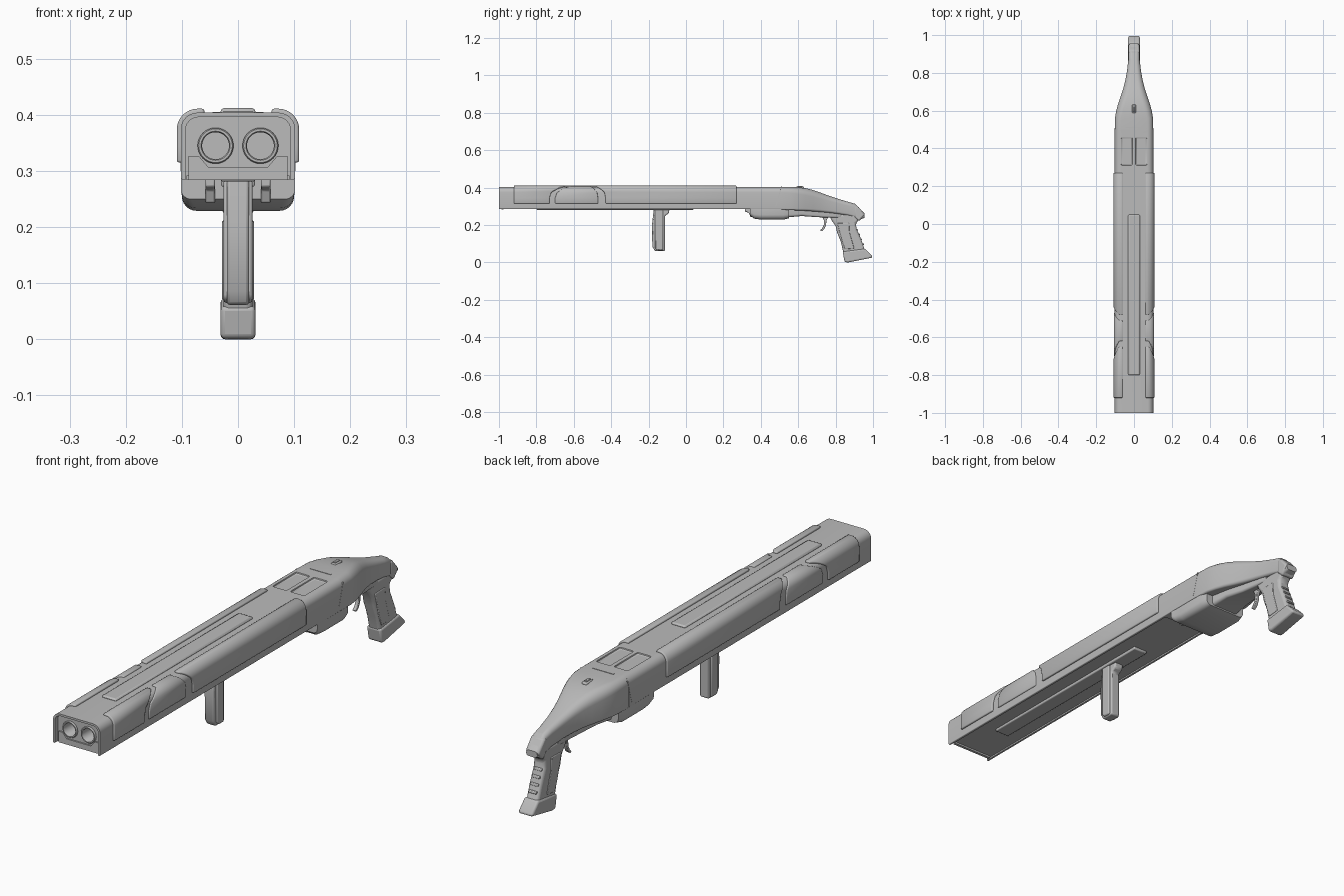
import bpy, bmesh, math
from mathutils import Vector, Matrix

if "Cube" in bpy.data.objects:
    bpy.data.objects.remove(bpy.data.objects["Cube"], do_unlink=True)

GREY = bpy.data.materials.new("gunmetal grey")
GREY.use_nodes = True
GREY.diffuse_color = (0.5, 0.5, 0.5, 1)
GREY.node_tree.nodes["Principled BSDF"].inputs["Base Color"].default_value = (0.5, 0.5, 0.5, 1)


def finish(name, bm, bevel=0, segments=2, mirror=False, solid=0, recalc=True):
    if recalc:
        bmesh.ops.recalc_face_normals(bm, faces=bm.faces)
    mesh = bpy.data.meshes.new(name)
    bm.to_mesh(mesh)
    bm.free()
    ob = bpy.data.objects.new(name, mesh)
    bpy.context.collection.objects.link(ob)
    mesh.materials.append(GREY)
    if solid:
        m = ob.modifiers.new("Thickness", "SOLIDIFY")
        m.thickness, m.offset = solid, 0
    if bevel:
        m = ob.modifiers.new("Bevel", "BEVEL")
        m.width, m.segments, m.limit_method = bevel, segments, "ANGLE"
        m.angle_limit = math.radians(35)
    if mirror:
        ob.modifiers.new("Mirror", "MIRROR")
    smooth(ob)
    return ob


def smooth(ob):
    bpy.ops.object.select_all(action="DESELECT")
    ob.select_set(True)
    bpy.context.view_layer.objects.active = ob
    bpy.ops.object.shade_smooth_by_angle(angle=math.radians(32))


def bridge(bm, rings):
    """Skin a list of equal point rings and cap both ends."""
    vs = [[bm.verts.new(p) for p in r] for r in rings]
    n = len(vs[0])
    for a, b in zip(vs, vs[1:]):
        for i in range(n):
            bm.faces.new((a[i], a[(i + 1) % n], b[(i + 1) % n], b[i]))
    bm.faces.new(vs[0])
    bm.faces.new(vs[-1][::-1])


def ring(y, hw, z0, z1, top, low, n=7):
    """Rounded rectangle across the gun at y."""
    pts = []
    for k, (sx, z, r) in enumerate([(1, z1, top), (-1, z1, top), (-1, z0, low), (1, z0, low)]):
        cx, cz = sx * (hw - r), z - r if z == z1 else z + r
        for i in range(n):
            a = math.pi / 2 * (k + i / (n - 1))
            pts.append((cx + r * math.cos(a), y, cz + r * math.sin(a)))
    return pts


def loft(name, stations, **kw):
    bm = bmesh.new()
    bridge(bm, [ring(*s) for s in stations])
    return finish(name, bm, **kw)


def prism(name, profile, x0, x1, **kw):
    """Side profile of (y, z) points extruded from x0 to x1."""
    bm = bmesh.new()
    bridge(bm, [[(x, y, z) for y, z in profile] for x in (x0, x1)])
    return finish(name, bm, **kw)


def box(name, x, y, z, **kw):
    return prism(name, [(y[0], z[0]), (y[1], z[0]), (y[1], z[1]), (y[0], z[1])], *x, **kw)


def lathe(name, profile, x, z, mirror=False):
    """Turn a closed (radius, y) profile round an axis along y."""
    bm = bmesh.new()
    steps = 32
    rows = [[bm.verts.new((x + r * math.cos(a), y, z + r * math.sin(a))) for r, y in profile]
            for a in (math.tau * i / steps for i in range(steps))]
    m = len(profile)
    for i in range(steps):
        a, b = rows[i], rows[(i + 1) % steps]
        for j in range(m - 1):
            bm.faces.new((a[j], a[j + 1], b[j + 1], b[j]))
    bm.faces.new([r[0] for r in rows])
    bm.faces.new([r[-1] for r in rows])
    return finish(name, bm, mirror=mirror)


def cut(ob, cutter):
    m = ob.modifiers.new("Cut", "BOOLEAN")
    m.object, m.solver = cutter, "EXACT"
    bpy.context.view_layer.objects.active = ob
    bpy.ops.object.modifier_apply(modifier=m.name)
    bpy.data.objects.remove(cutter, do_unlink=True)


# Long barrel shroud: open front, channelled underside, two bores
HW, TOP, LOW, R = 0.102, 0.404, 0.285, 0.03
shroud = loft("barrel_shroud", [(y, HW, LOW, TOP, R, 0.003) for y in (-1, 0.5)])
cut(shroud, loft("front_cutter", [(y, 0.094, 0.27, 0.396, 0.024, 0.002) for y in (-1.1, -0.98)]))
cut(shroud, box("channel_cutter", (-0.092, 0.092), (-1.1, 0.3), (0.2, 0.291)))
for s in (-1, 1):
    cut(shroud, lathe("bore_cutter", [(0.032, -1.1), (0.032, -0.8)], s * 0.04, 0.345))
    cut(shroud, box("port_cutter", sorted((s * 0.007, s * 0.07)), (0.31, 0.46), (0.398, 0.45), bevel=0.008))
smooth(shroud)
lathe("muzzle_tubes", [(0.032, -0.81), (0.032, -0.984), (0.030, -0.987), (0.026, -0.987),
                       (0.024, -0.983), (0.024, -0.84)], 0.04, 0.345, mirror=True)

# Stepped lower lip of the muzzle plate
lip = [(-0.088, 0.284), (0.088, 0.284), (0.088, 0.327), (0.07, 0.327), (0.052, 0.306),
       (-0.052, 0.306), (-0.07, 0.327), (-0.088, 0.327)]
bm = bmesh.new()
bridge(bm, [[(x, y, z) for x, z in lip] for y in (-0.986, -0.975)])
finish("muzzle_lip", bm)

# Top and bottom rails
box("top_rail", (-0.031, 0.031), (-0.8, 0.05), (0.4, 0.412), bevel=0.006)
box("bottom_rail", (-0.031, 0.031), (-0.8, 0.04), (0.281, 0.295), bevel=0.004)


# Raised armour panels wrapping the upper shoulders, with slanted ends
def shoulder(name, front, rear, thick, bottom=0.315):
    """front and rear give the end positions at the side and on the top."""
    path = [(HW, bottom), (HW, 0.345)]
    for i in range(9):
        a = math.pi / 2 * i / 8
        path.append((HW - R + R * math.cos(a), TOP - R + R * math.sin(a)))
    path.append((0.06, TOP))
    bm = bmesh.new()
    rows = []
    for i, (x, z) in enumerate(path):
        t = min(max((i - 1) / 8, 0), 1)
        ends = [e[0] + (e[1] - e[0]) * t for e in (front, rear)]
        rows.append([bm.verts.new((x, y, z)) for y in ends])
    for a, b in zip(rows, rows[1:]):
        bm.faces.new((a[0], a[1], b[1], b[0]))
    return finish(name, bm, bevel=0.004, mirror=True, solid=thick)


shoulder("front_panel", (-0.92, -0.92), (-0.73, -0.65), 0.014)
shoulder("middle_panel", (-0.70, -0.62), (-0.47, -0.51), 0.009)
shoulder("rear_panel", (-0.43, -0.48), (0.27, 0.27), 0.014)

# Tapering receiver
loft("receiver", [
    (0.495, 0.102, 0.283, 0.404, 0.03, 0.006), (0.56, 0.101, 0.28, 0.404, 0.032, 0.008),
    (0.6, 0.094, 0.278, 0.402, 0.036, 0.01), (0.64, 0.083, 0.276, 0.397, 0.038, 0.012),
    (0.68, 0.069, 0.273, 0.387, 0.036, 0.013), (0.72, 0.056, 0.27, 0.373, 0.032, 0.013),
    (0.76, 0.046, 0.266, 0.358, 0.028, 0.013), (0.81, 0.037, 0.26, 0.341, 0.024, 0.012),
    (0.87, 0.03, 0.25, 0.323, 0.02, 0.012), (0.905, 0.028, 0.24, 0.313, 0.018, 0.012),
    (0.925, 0.027, 0.228, 0.29, 0.016, 0.012), (0.955, 0.024, 0.238, 0.262, 0.011, 0.011)])
box("safety_surround", (-0.011, 0.011), (0.588, 0.632), (0.39, 0.405), bevel=0.004)
box("safety_button", (-0.005, 0.005), (0.596, 0.622), (0.395, 0.41), bevel=0.002)
box("receiver_seam", (-0.045, 0.045), (0.508, 0.514), (0.398, 0.4055))
prism("side_seam", [(0.478, 0.3), (0.482, 0.3), (0.508, 0.39), (0.504, 0.39)], 0.09, 0.1025, mirror=True)

# Wide trigger housing tapering back under the receiver
loft("trigger_housing", [(0.345, 0.102, 0.25, 0.288, 0.003, 0.018), (0.365, 0.1, 0.234, 0.288, 0.003, 0.024),
                         (0.4, 0.1, 0.229, 0.288, 0.003, 0.026), (0.52, 0.1, 0.229, 0.288, 0.003, 0.026),
                         (0.55, 0.092, 0.236, 0.288, 0.003, 0.022)])
loft("trigger_plate", [(0.53, 0.065, 0.24, 0.29, 0.004, 0.014), (0.62, 0.055, 0.248, 0.29, 0.004, 0.012),
                       (0.7, 0.04, 0.242, 0.29, 0.004, 0.01), (0.83, 0.026, 0.238, 0.28, 0.004, 0.008)])
prism("housing_hooks", [(0.315, 0.288), (0.315, 0.272), (0.335, 0.266), (0.345, 0.243), (0.37, 0.243), (0.37, 0.288)],
      0.041, 0.058, bevel=0.003, mirror=True)
box("housing_step", (-0.03, 0.03), (0.315, 0.36), (0.272, 0.292), bevel=0.003)

# Curved trigger
prism("trigger", [(0.725, 0.25), (0.738, 0.225), (0.737, 0.2), (0.728, 0.182), (0.717, 0.172), (0.724, 0.166),
                  (0.738, 0.176), (0.748, 0.198), (0.752, 0.225), (0.765, 0.25)], -0.007, 0.007, bevel=0.002)

# Pistol grip with flared foot, side cheeks and finger ribs
prism("pistol_grip", [(0.765, 0.255), (0.778, 0.225), (0.8, 0.195), (0.808, 0.16), (0.828, 0.11), (0.842, 0.05),
                      (0.85, 0.015), (0.985, 0.03), (0.953, 0.075), (0.938, 0.12), (0.912, 0.18), (0.908, 0.21),
                      (0.93, 0.232), (0.9, 0.26)], -0.026, 0.026, bevel=0.011, segments=3)
prism("grip_foot", [(0.838, 0.058), (0.848, 0.002), (0.866, 0), (0.998, 0.026), (0.992, 0.038), (0.957, 0.074)],
      -0.031, 0.031, bevel=0.008, segments=3)
prism("grip_cheeks", [(0.808, 0.21), (0.835, 0.11), (0.85, 0.07), (0.9, 0.075), (0.875, 0.16), (0.872, 0.212)],
      0.02, 0.0285, bevel=0.003, mirror=True)
for i in range(4):
    y, z = 0.92 + 0.011 * i, 0.175 - 0.026 * i
    prism("grip_rib", [(y - 0.03, z - 0.004), (y, z - 0.004), (y - 0.003, z + 0.005), (y - 0.03, z + 0.005)],
          -0.017, 0.017, bevel=0.002)
prism("tang", [(0.9, 0.3), (0.918, 0.302), (0.957, 0.255), (0.925, 0.22), (0.9, 0.24)], -0.029, 0.029, bevel=0.008)

# Vertical fore grip
prism("fore_grip", [(-0.172, 0.288), (-0.182, 0.2), (-0.18, 0.085), (-0.166, 0.061), (-0.112, 0.061),
                    (-0.112, 0.25), (-0.092, 0.262), (-0.088, 0.288)], -0.02, 0.02, bevel=0.006)
prism("fore_grip_cheeks", [(-0.165, 0.284), (-0.165, 0.075), (-0.152, 0.065), (-0.122, 0.065), (-0.122, 0.284)],
      -0.026, 0.026, bevel=0.005)
